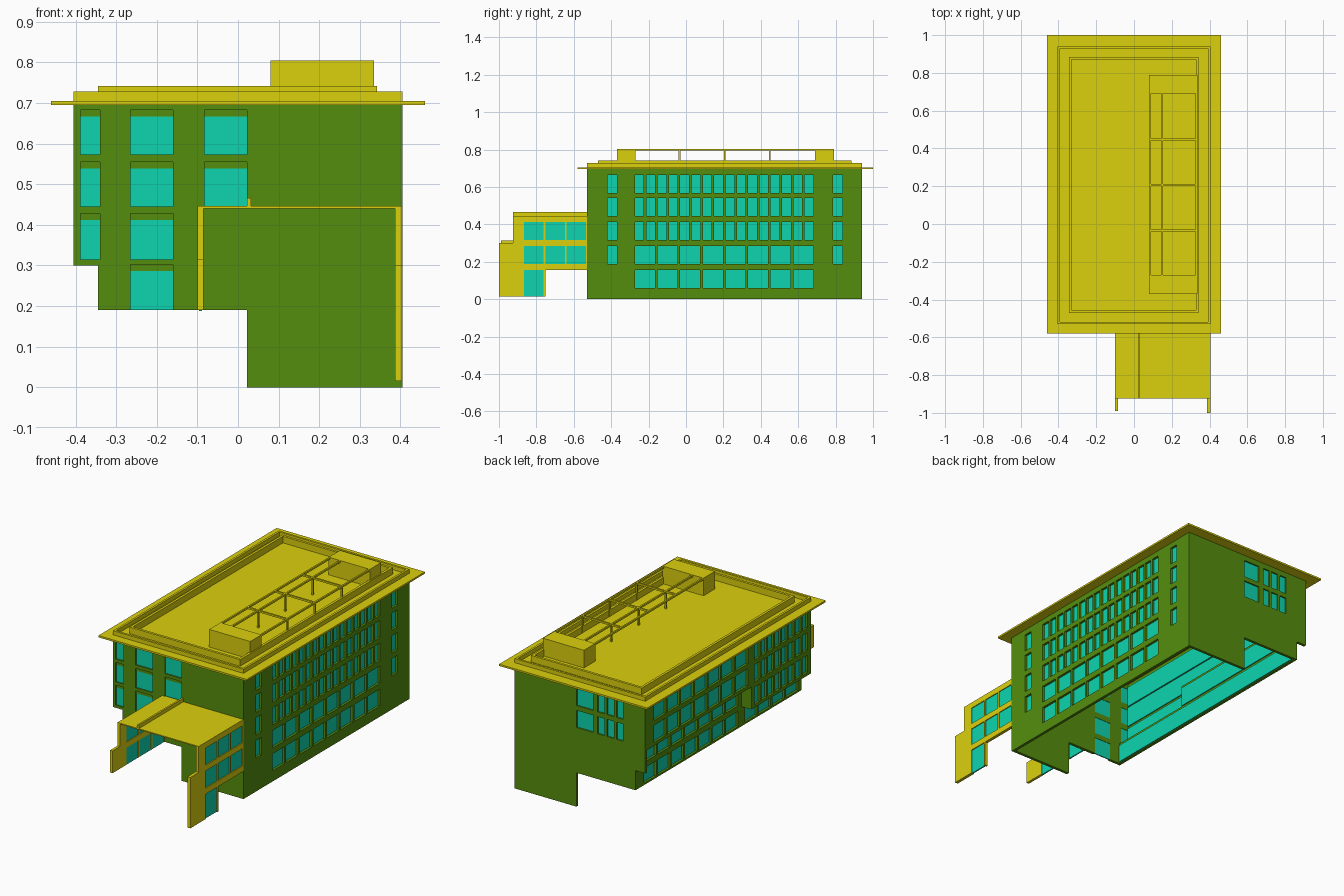
import bpy, bmesh

if "Cube" in bpy.data.objects:
    bpy.data.objects.remove(bpy.data.objects["Cube"])


def material(name, rgb):
    m = bpy.data.materials.new(name)
    m.diffuse_color = (*rgb, 1)
    m.use_nodes = True
    m.node_tree.nodes["Principled BSDF"].inputs["Base Color"].default_value = m.diffuse_color
    return m


GREEN = material("wall_green", (0.09, 0.27, 0.004))
YELLOW = material("trim_yellow", (0.71, 0.63, 0.004))
TEAL = material("glass_teal", (0.004, 0.66, 0.43))


def finish(name, bm, mat):
    bmesh.ops.recalc_face_normals(bm, faces=bm.faces[:])
    me = bpy.data.meshes.new(name)
    bm.to_mesh(me)
    bm.free()
    me.materials.append(mat)
    ob = bpy.data.objects.new(name, me)
    bpy.context.collection.objects.link(ob)
    return ob


def boxes(name, mat, *specs):
    """One object made of boxes (x0, x1, y0, y1, z0, z1)."""
    bm = bmesh.new()
    for x0, x1, y0, y1, z0, z1 in specs:
        vs = bmesh.ops.create_cube(bm, size=1)["verts"]
        for v in vs:
            v.co = (x1 if v.co.x > 0 else x0, y1 if v.co.y > 0 else y0, z1 if v.co.z > 0 else z0)
    return finish(name, bm, mat)


def ring(name, mat, x0, x1, y0, y1, z0, z1, t):
    return boxes(name, mat, (x0, x0 + t, y0, y1, z0, z1), (x1 - t, x1, y0, y1, z0, z1),
                 (x0 + t, x1 - t, y0, y0 + t, z0, z1), (x0 + t, x1 - t, y1 - t, y1, z0, z1))


def wall(name, mat, axis, pos, t, solids, holes=()):
    """Wall sheet with rectangular openings (u0, u1, z0, z1), thickened about pos."""
    rects = list(solids) + list(holes)
    us = sorted({round(u, 4) for r in rects for u in r[:2]})
    zs = sorted({round(z, 4) for r in rects for z in r[2:]})

    def inside(u, z, rs):
        return any(r[0] < u < r[1] and r[2] < z < r[3] for r in rs)
    bm = bmesh.new()
    grid = {}

    def vert(u, z):
        if (u, z) not in grid:
            grid[u, z] = bm.verts.new((pos, u, z) if axis == "x" else (u, pos, z))
        return grid[u, z]
    for u0, u1 in zip(us, us[1:]):
        for z0, z1 in zip(zs, zs[1:]):
            u, z = (u0 + u1) / 2, (z0 + z1) / 2
            if inside(u, z, solids) and not inside(u, z, holes):
                bm.faces.new([vert(u0, z0), vert(u1, z0), vert(u1, z1), vert(u0, z1)])
    ob = finish(name, bm, mat)
    mod = ob.modifiers.new("thickness", "SOLIDIFY")
    mod.thickness, mod.offset = t, 0
    return ob


def columns(start, pitch, width, n, rows):
    return [(start + i * pitch, start + i * pitch + width, a, b) for i in range(n) for a, b in rows]


UPPER = [(0.567, 0.665), (0.444, 0.54), (0.317, 0.413)]
LOWER = [(0.188, 0.285), (0.06, 0.155)]
T = 0.016
TOP = 0.696
S, N, W, E, WL = -0.53, 0.94, -0.405, 0.405, -0.345

# right wall: narrow windows above, wide windows below, slim end columns
holes = columns(-0.273, 0.0605, 0.047, 16, UPPER) + columns(-0.273, 0.121, 0.107, 8, LOWER)
holes += columns(-0.42, 1.206, 0.05, 2, UPPER + LOWER[:1])
wall("right_wall", GREEN, "x", E - T / 2, T, [(S, N, 0, TOP)], holes)
boxes("right_glass", TEAL, *[(E - T - .006, E - T + .003, S + .03, N - .03, a - .01, b + .01)
                            for a, b in UPPER + LOWER])

# left wall: overhanging upper floors, recessed lower band
narrow, wide = (-0.5, 0.0605, 0.047, 8), (0.03, 0.121, 0.107, 7)
holes = columns(*narrow, UPPER) + columns(*wide, UPPER[:2])
wall("left_wall", GREEN, "x", W + T / 2, T, [(S, 0, 0.3, TOP), (0, N, 0.425, TOP)], holes)
wall("left_lower_wall", GREEN, "x", WL + T / 2, T, [(S, 0, 0.19, 0.31), (0, N, 0.19, 0.435)],
     columns(-0.5, 0.121, 0.107, 4, [(0.2, 0.285)]) + columns(*wide, [(0.2, 0.285), (0.317, 0.413)]))
boxes("left_glass", TEAL,
      *[(W + T - .003, W + T + .006, S + .02, N - .02, a - .01, b + .01) for a, b in UPPER[:2]],
      (W + T - .003, W + T + .006, S + .02, -.01, .31, .42),
      (WL + T - .003, WL + T + .006, S + .02, N - .02, .195, .295),
      (WL + T - .003, WL + T + .006, 0.01, N - .02, .31, .42))
boxes("overhang_soffit", GREEN, (W, WL + T, S, 0, .3, .306), (W, WL + T, 0, N, .425, .431),
      (W, WL, -.012, 0, .3, .431))

# front wall with its stepped base and window heads
front = [(-.388, -.34, a, b) for a, b in [(.573, .683), (.445, .555), (.315, .428)]]
front += [(-.265, -.16, a, b) for a, b in [(.573, .683), (.445, .555), (.315, .428), (.19, .302)]]
front += [(-.083, .022, a, b) for a, b in [(.573, .683), (.445, .555)]]
profile = [(W, WL, .3, TOP), (WL, .022, .19, TOP), (.022, E, 0, TOP)]
wall("front_wall", GREEN, "y", S + T / 2, T, profile, front)
boxes("front_glass", TEAL, *[(x0, x1, S + .008, S + .014, a, b - .016) for x0, x1, a, b in front])
boxes("front_window_heads", GREEN, *[(x0, x1, S + .006, S + T, b - .016, b) for x0, x1, a, b in front])

# back wall
back = [r for a, b in UPPER[:2] for r in
        [(-.08, .022, a, b)] + [(x, x + .042, a, b) for x in (-.268, -.21, -.152)]]
wall("back_wall", GREEN, "y", N - T / 2, T, profile, back)
boxes("back_glass", TEAL, *[(x0, x1, N - .014, N - .008, a, b) for x0, x1, a, b in back])

# roof slab, parapets
boxes("roof_slab", YELLOW, (-.46, .46, -.58, 1, .695, .705))
ring("outer_parapet", YELLOW, W, E, S, N, .705, .728, .012)
ring("inner_parapet", YELLOW, -.345, .342, -.47, .885, .705, .742, .014)

# roof plant boxes and the pergola frame between them
boxes("plant_boxes", YELLOW, (.08, .335, -.37, -.27, .705, .804), (.08, .335, .69, .79, .705, .804))
pergola = [(x, x + .009, -.27, .69, .794, .804) for x in (.08, .145, .326)]
for y in (-.035, .207, .448):
    pergola.append((.08, .335, y - .005, y + .005, .794, .804))
    pergola += [(x, x + .009, y - .005, y + .005, .705, .794) for x in (.145, .326)]
boxes("roof_pergola", YELLOW, *pergola)

# porch: glazed side walls, flat canopy and ribs
porch = [(y0, y1, a, b) for y0, y1 in [(-.866, -.762), (-.752, -.648), (-.638, -.535)]
         for a, b in [(.317, .413), (.188, .285)]]
door = (-.866, -.762, .015, .155)
wall("porch_right_wall", YELLOW, "x", .395, .018,
     [(-1, -.925, .015, .3), (-.925, -.752, .015, .446), (-.752, S, .155, .446)], porch + [door])
wall("porch_left_wall", YELLOW, "x", -.0925, .015,
     [(-.99, -.925, .19, .315), (-.925, S, .19, .446)], porch)
boxes("porch_glass", TEAL, *[(x - .004, x + .004, *r) for x in (.395, -.0925) for r in porch],
      (.391, .399, *door))
boxes("porch_canopy", YELLOW, (-.1, .404, -.925, S, .44, .446))
boxes("porch_canopy_rib", YELLOW, (.022, .032, -.925, S, .446, .466))
